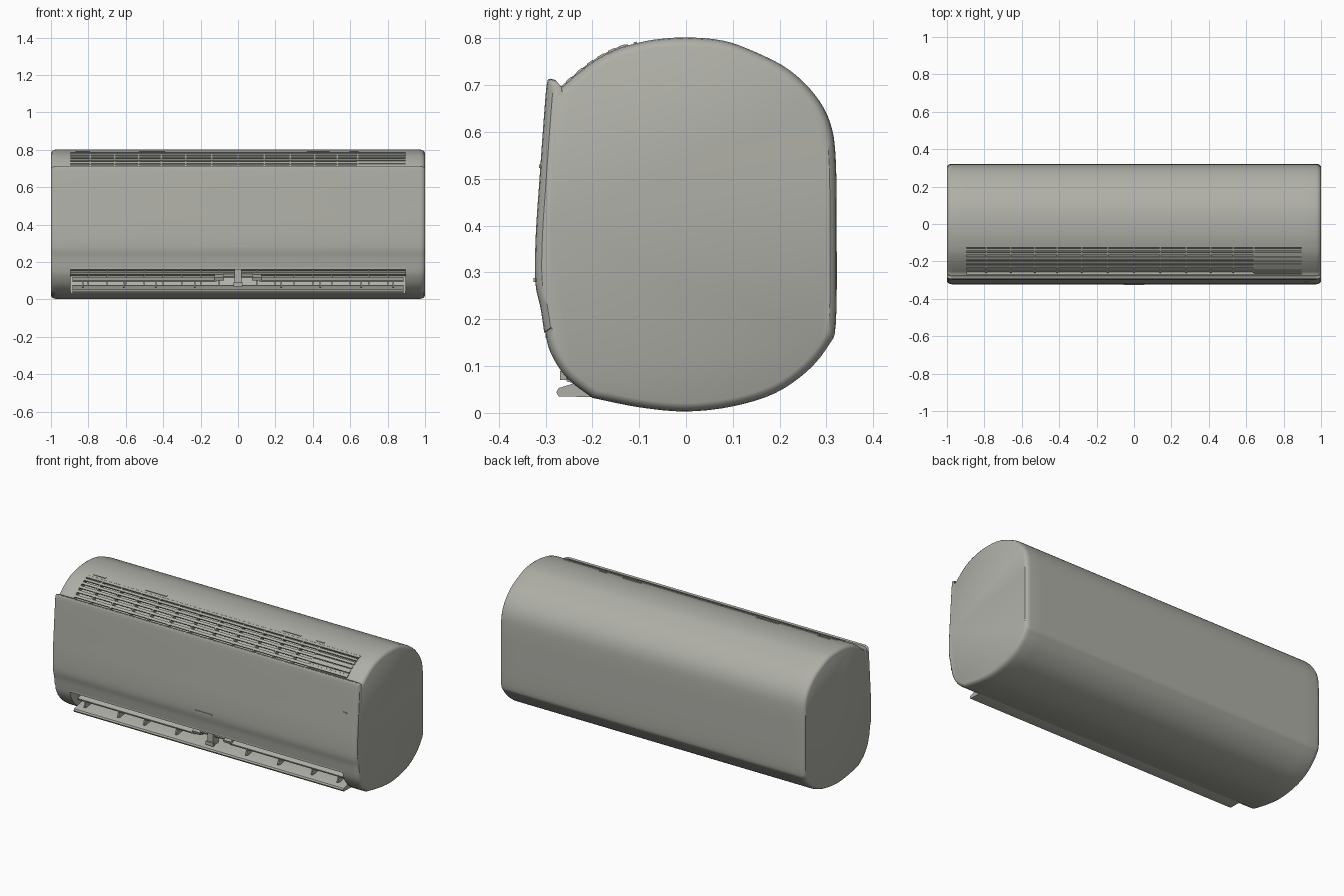
import bpy, bmesh, math
from mathutils import Vector

if "Cube" in bpy.data.objects:
    bpy.data.objects.remove(bpy.data.objects["Cube"], do_unlink=True)

mat = bpy.data.materials.new("warm grey plastic")
mat.use_nodes = True
COLOUR = (0.43, 0.43, 0.39, 1)
mat.diffuse_color = COLOUR
mat.node_tree.nodes["Principled BSDF"].inputs["Base Color"].default_value = COLOUR


def finish(bm, name, smooth=True):
    bmesh.ops.recalc_face_normals(bm, faces=bm.faces)
    me = bpy.data.meshes.new(name)
    bm.to_mesh(me)
    bm.free()
    ob = bpy.data.objects.new(name, me)
    bpy.context.collection.objects.link(ob)
    me.materials.append(mat)
    if smooth:
        bpy.ops.object.select_all(action='DESELECT')
        ob.select_set(True)
        bpy.context.view_layer.objects.active = ob
        bpy.ops.object.shade_smooth_by_angle(angle=math.radians(35))
    return ob


def spline(pts, steps=4):
    """Smooth open curve through 2D points."""
    p = [Vector(q) for q in pts]
    p = [2 * p[0] - p[1]] + p + [2 * p[-1] - p[-2]]
    out = []
    for a, b, c, d in zip(p, p[1:], p[2:], p[3:]):
        for i in range(steps):
            t = i / steps
            out.append(b + (c - a) * t / 2 + (2 * a - 5 * b + 4 * c - d) * t * t / 2
                       + (3 * b - a - 3 * c + d) * t ** 3 / 2)
    return out + [p[-2]]


def loft(name, profile, rings, caps=True):
    """Sweep a (y, z) profile along x; rings are (x, scale about the middle)."""
    bm = bmesh.new()
    rows = [[bm.verts.new((x, y * s, 0.4 + (z - 0.4) * s)) for y, z in profile]
            for x, s in rings]
    n = len(profile)
    for r0, r1 in zip(rows, rows[1:]):
        for i in range(n):
            j = (i + 1) % n
            bm.faces.new((r0[i], r0[j], r1[j], r1[i]))
    if caps:
        bm.faces.new(rows[0])
        bm.faces.new(rows[-1])
    return finish(bm, name)


def bars(name, specs):
    """Boxes given as (centre, size, tilt about x)."""
    bm = bmesh.new()
    for c, size, tilt in specs:
        vs = bmesh.ops.create_cube(bm, size=1)["verts"]
        for v in vs:
            p = Vector((v.co.x * size[0], v.co.y * size[1], v.co.z * size[2]))
            ca, sa = math.cos(tilt), math.sin(tilt)
            v.co = Vector(c) + Vector((p.x, p.y * ca - p.z * sa, p.y * sa + p.z * ca))
    return finish(bm, name, False)


# Casing profiles: underside, back and top are shared by ends and middle
shell = spline([(-.2, .032), (-.1, .012), (0, .003), (.1, .014), (.19, .042), (.26, .09),
                (.305, .145), (.32, .19), (.322, .36), (.32, .54), (.308, .62), (.275, .68),
                (.22, .733), (.15, .77), (.08, .795), (0, .802), (-.07, .797), (-.125, .785)])
front = [Vector(p) for p in [(-.27, .695), (-.287, .69), (-.295, .6), (-.305, .4),
                             (-.305, .25), (-.302, .18)]]
intake = spline([(-.125, .785), (-.16, .772), (-.2, .749), (-.235, .722), (-.262, .698)])
lower = spline([(-.302, .18), (-.29, .13), (-.255, .075), (-.2, .032)])
end_profile = shell + intake[1:] + front + lower[1:-1]
intake_recess = [Vector(p) for p in [(-.125, .758), (-.19, .722), (-.255, .675)]]
outlet_recess = [Vector(p) for p in [(-.3, .17), (-.21, .165), (-.13, .125),
                                     (-.15, .075), (-.19, .045)]]
mid_profile = shell + intake_recess + front + outlet_recess

EDGE = .895
ROUND = [(.97, 1), (.984, .994), (.994, .98), (1, .955)]
loft("casing_middle", mid_profile, [(-EDGE, 1), (EDGE, 1)], caps=False)
for side, name in ((-1, "right"), (1, "left")):
    loft(name + "_end_casing", end_profile,
         [(side * x, s) for x, s in [(EDGE, 1)] + ROUND])

# Front panel with a lip at the top
face = spline([(-.29, .714), (-.297, .705), (-.303, .64), (-.313, .5), (-.321, .38),
               (-.322, .28), (-.311, .225), (-.303, .172)])
panel = face + [Vector(p) for p in [(-.292, .172), (-.292, .4), (-.275, .69), (-.279, .711)]]
loft("front_panel", panel,
     [(-x, s) for x, s in reversed(ROUND)] + ROUND)
bars("panel_finger_grip", [((0, -.322, .284), (.11, .008, .008), 0)])
bars("status_light", [((.92, -.311, .527), (.025, .006, .007), 0)])


# Air intake grille following the curved top
def on_intake(y):
    for a, b in zip(intake, intake[1:]):
        if b.y <= a.y and b.x <= y <= a.x:
            t = (a.x - y) / (a.x - b.x)
            return a.lerp(b, t).y, math.atan2(a.y - b.y, a.x - b.x)
    return intake[-1].y, .7


slats = []
for i in range(6):
    y = -.136 - i * .0225
    z, tilt = on_intake(y)
    slats.append(((0, y, z), (2 * EDGE, .015, .008), tilt))
    slats.append(((.77, y - .011, z - .012), (.25, .01, .008), tilt))
bars("intake_slats", slats)
for i, x in enumerate((-.79, -.66, -.53, -.41, -.28, -.14, 0, .14, .28, .41, .53, .64)):
    rib = [p + Vector((0, .003)) for p in intake] + intake_recess[::-1]
    loft("intake_rib_%d" % (i + 1), rib, [(x - .004, 1), (x + .004, 1)])
bars("top_trim", [((x, -.108, .789), (w, .007, .007), .25)
                  for x, w in ((-.83, .08), (-.46, .14), (.43, .12), (.62, .05))])

# Air outlet: open flap, ribs, inner vane and central bracket
flap = [Vector(p) for p in [(-.17, .048), (-.2, .034), (-.272, .035), (-.277, .044),
                            (-.272, .053), (-.24, .063), (-.2, .07), (-.17, .075)]]
loft("outlet_flap", flap, [(-.885, 1), (.885, 1)])
ribs = (-.83, -.61, -.44, -.23, .23, .44, .66, .83)
bars("flap_ribs", [((x, -.225, .075), (.008, .055, .03), -.25) for x in ribs])
bars("outlet_vane", [((s * .5, -.215, .106), (.77, .05, .01), .35) for s in (-1, 1)]
     + [((0, -.22, .128), (.16, .05, .01), .35)])
bars("outlet_top_rail", [((0, -.285, .166), (1.79, .03, .012), 0),
                         ((0, -.2, .143), (1.79, .02, .01), .4)])
bars("outlet_guides", [((x, -.17, .12), (.008, .05, .08), 0)
                       for x in [-.8 + i * .1 for i in range(17)]])
bars("centre_bracket", [((0, -.235, .115), (.035, .05, .09), 0),
                        ((0, -.262, .08), (.05, .014, .02), 0)]
     + [((s * .1, -.225, .117), (.05, .045, .018), .35) for s in (-1, 1)])
